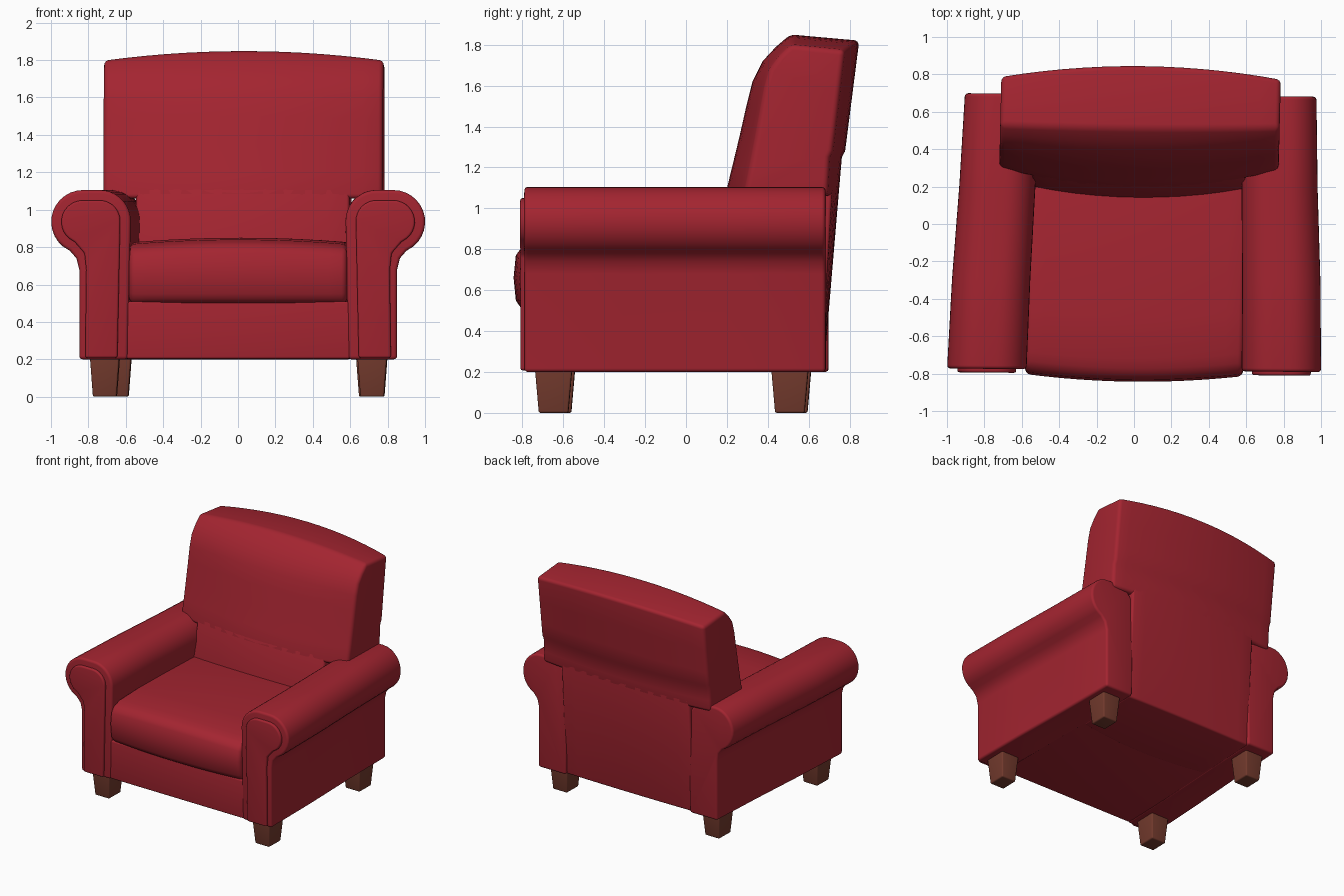
import bpy, bmesh, math

if "Cube" in bpy.data.objects:
    bpy.data.objects.remove(bpy.data.objects["Cube"])

def material(name, rgb):
    m = bpy.data.materials.new(name)
    m.diffuse_color = (*rgb, 1)
    m.use_nodes = True
    m.node_tree.nodes["Principled BSDF"].inputs["Base Color"].default_value = m.diffuse_color
    return m

RED = material("red upholstery", (0.37, 0.018, 0.03))
WOOD = material("brown wood", (0.17, 0.042, 0.026))

def lerp(table, t):
    """Piecewise linear lookup in a list of (t, value)."""
    if t <= table[0][0]:
        return table[0][1]
    for (a, va), (b, vb) in zip(table, table[1:]):
        if t <= b:
            return va + (vb - va) * (t - a) / (b - a)
    return table[-1][1]

def spread(half, n):
    return [-half + 2 * half * i / (n - 1) for i in range(n)]

def loft(name, stations, mat, bevel):
    """Skin matching point rings, cap the ends, round the sharp edges."""
    bm = bmesh.new()
    # the whole chair is very slightly skewed about the vertical
    rings = [[bm.verts.new((x + 0.024 * (y + 0.8), y - 0.01 * x, z))
              for x, y, z in ring] for ring in stations]
    n = len(rings[0])
    for r, q in zip(rings, rings[1:]):
        for i in range(n):
            j = (i + 1) % n
            bm.faces.new((r[i], r[j], q[j], q[i]))
    bm.faces.new(rings[0])
    bm.faces.new(rings[-1][::-1])
    bmesh.ops.recalc_face_normals(bm, faces=bm.faces[:])
    sharp = [e for e in bm.edges if e.calc_face_angle(0) > math.radians(30)]
    bmesh.ops.bevel(bm, geom=sharp, offset=bevel, segments=4, profile=0.5,
                    affect='EDGES', clamp_overlap=False)
    me = bpy.data.meshes.new(name)
    bm.to_mesh(me)
    bm.free()
    me.materials.append(mat)
    ob = bpy.data.objects.new(name, me)
    bpy.context.collection.objects.link(ob)
    bpy.ops.object.select_all(action='DESELECT')
    ob.select_set(True)
    bpy.context.view_layer.objects.active = ob
    bpy.ops.object.shade_smooth_by_angle(angle=math.radians(32))
    return ob

# Rolled arm outline in x, z, inset by d
def arm_outline(d, bottom):
    pts = [(0.59 + d, bottom), (0.85 - 0.6 * d, bottom), (0.85 - 0.7 * d, 0.68),
           (0.865 - 0.8 * d, 0.74 + 0.5 * d), (0.9 - 0.5 * d, 0.78 + 0.85 * d)]
    for i in range(13):
        a = math.radians(-50 + 140 * i / 12)
        pts.append((0.83 + (0.17 - d) * math.cos(a), 0.935 + (0.17 - d) * math.sin(a)))
    for i in range(10):
        a = math.radians(90 + 10 * i)
        pts.append((0.74 + (0.165 - d) * math.cos(a), 0.94 + (0.165 - d) * math.sin(a)))
    return pts

# Arms with raised front panels
for side, s in (("left", -1), ("right", 1)):
    loft(side + "_arm", [[(s * x * k, y, z) for x, z in arm_outline(0, 0.2)]
                         for y, k in ((-0.782, 1.0), (-0.3, 0.985), (0.2, 0.958), (0.69, 0.94))],
         RED, 0.018)
    loft(side + "_arm_front_panel",
         [[(s * x, y, z) for x, z in arm_outline(0.055, 0.208)] for y in (-0.802, -0.75)],
         RED, 0.012)

# Tapered legs
for row, cx, cy in (("front", 0.715, -0.64), ("back", 0.68, 0.515)):
    for side, s in (("left", -1), ("right", 1)):
        loft(f"{row}_{side}_leg",
             [[(s * cx + u * hx, cy + v * hy, z)
               for u, v in ((-1, -1), (1, -1), (1, 1), (-1, 1))]
              for z, hx, hy in ((0, 0.063, 0.072), (0.23, 0.08, 0.092))], WOOD, 0.01)

# Seat base with front rail
loft("seat_base", [[(x, y, z) for y, z in ((-0.775, 0.203), (-0.775, 0.51),
                                           (0.6, 0.51), (0.6, 0.203))]
                   for x in (-0.6, 0.6)], RED, 0.012)

# Crowned, bow-fronted seat cushion
CUSHION = [(0.3, 0.5), (-0.8, 0.5), (-0.832, 0.55), (-0.843, 0.66), (-0.832, 0.77),
           (-0.8, 0.815), (-0.72, 0.84), (-0.5, 0.85), (0.3, 0.85)]
loft("seat_cushion",
     [[(x, y + (0.035 * (x / 0.58) ** 2 if y < 0 else 0),
        z - (0.025 * (x / 0.58) ** 2 if z > 0.7 else 0)) for y, z in CUSHION]
      for x in spread(0.583, 13)], RED, 0.03)

# Back: shared front and rear curves (z, y), bowed across the width
FRONT = [(0.2, 0.08), (0.84, 0.14), (1.1, 0.2), (1.3, 0.25), (1.5, 0.295),
         (1.62, 0.325), (1.72, 0.375), (1.79, 0.44), (1.85, 0.51)]
REAR = [(0.2, 0.672), (1.25, 0.762), (1.28, 0.778), (1.82, 0.847)]
FRONT_BOW = [(1.1, 0.1), (1.6, 0.07), (1.85, 0.01)]
REAR_BOW = [(0.2, 0.01), (1.1, 0.05), (1.82, 0.065)]

def back_ring(x, front_z, rear_z):
    q = (x / 0.745) ** 2
    drop = lambda z: z - 0.05 * q * max(0, (z - 1.28) / 0.57)
    return ([(x, lerp(FRONT, z) + q * lerp(FRONT_BOW, z), drop(z)) for z in front_z] +
            [(x, lerp(REAR, z) - q * lerp(REAR_BOW, z), drop(z)) for z in rear_z])

loft("back_lower", [back_ring(x, (0.2, 0.84, 1.12), (1.12, 0.7, 0.2))
                    for x in spread(0.57, 11)], RED, 0.015)
loft("back_upper", [back_ring(x, (1.06, 1.2, 1.35, 1.5, 1.62, 1.72, 1.79, 1.85),
                              (1.82, 1.6, 1.4, 1.28, 1.25, 1.15, 1.06))
                    for x in spread(0.747, 15)], RED, 0.025)
